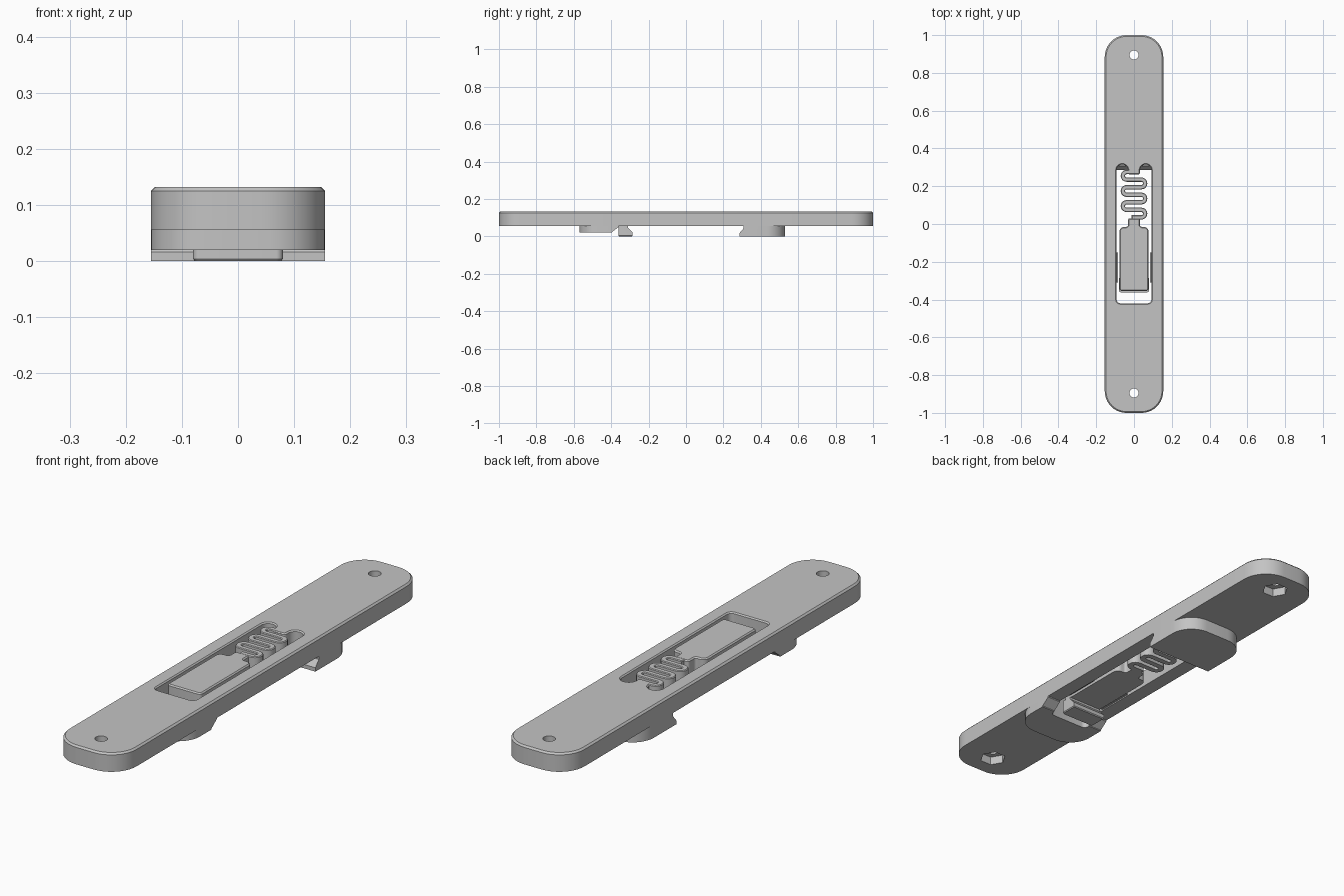
import bpy, bmesh
from math import radians, cos, sin
from mathutils import Vector

if "Cube" in bpy.data.objects:
    bpy.data.objects.remove(bpy.data.objects["Cube"], do_unlink=True)

grey = bpy.data.materials.new("plain grey plastic")
grey.use_nodes = True
grey.diffuse_color = (0.55, 0.55, 0.55, 1)
grey.node_tree.nodes["Principled BSDF"].inputs["Base Color"].default_value = (0.55, 0.55, 0.55, 1)

TOP, BASE, HALF_W = 0.132, 0.055, 0.155


def arc(cx, cy, r, a0, a1, n=10):
    angles = [radians(a0 + (a1 - a0) * i / n) for i in range(n + 1)]
    return [(cx + r * cos(a), cy + r * sin(a)) for a in angles]


def rounded_box(x, y0, y1, r_front, r_back):
    """Outline symmetric in x, with separate front and back corner radii."""
    pts = []
    for sx, y, r, a in ((1, y0, r_front, -90), (1, y1, r_back, 0),
                        (-1, y1, r_back, 90), (-1, y0, r_front, 180)):
        cy = y + r if y == y0 else y - r
        pts += arc(sx * (x - r), cy, r, a, a + 90) if r else [(sx * x, y)]
    return pts


def offset(pts, d):
    """Move a counter-clockwise outline outward by d with mitred corners."""
    out = []
    for i, p in enumerate(pts):
        p = Vector(p)
        a = (p - Vector(pts[i - 1])).normalized()
        b = (Vector(pts[(i + 1) % len(pts)]) - p).normalized()
        n1, n2 = Vector((a.y, -a.x)), Vector((b.y, -b.x))
        out.append(p + (n1 + n2) * d / (1 + n1.dot(n2)))
    return out


def loft(name, pts, layers, edge_y=None):
    """Stack an outline: layers are (z, outward offset, shift of edge_y points)."""
    bm = bmesh.new()
    rings = []
    for z, grow, shift in layers:
        ring = []
        for p, q in zip(pts, offset(pts, grow)):
            on_edge = edge_y is not None and abs(p[1] - edge_y) < 1e-5
            ring.append(bm.verts.new((q[0], q[1] + (shift if on_edge else 0), z)))
        rings.append(ring)
    for lo, hi in zip(rings, rings[1:]):
        for i in range(len(lo)):
            bm.faces.new((lo[i - 1], lo[i], hi[i], hi[i - 1]))
    bm.faces.new(rings[0][::-1])
    bm.faces.new(rings[-1])
    bmesh.ops.recalc_face_normals(bm, faces=bm.faces)
    mesh = bpy.data.meshes.new(name)
    bm.to_mesh(mesh)
    bm.free()
    mesh.materials.append(grey)
    ob = bpy.data.objects.new(name, mesh)
    bpy.context.collection.objects.link(ob)
    return ob


def chamfered(name, pts, z0, z1, c):
    return loft(name, pts, [(z0, 0, 0), (z1 - c, 0, 0), (z1, -c, 0)])


def activate(ob):
    bpy.ops.object.select_all(action='DESELECT')
    ob.select_set(True)
    bpy.context.view_layer.objects.active = ob


def cut(ob, cutter):
    mod = ob.modifiers.new("cut", 'BOOLEAN')
    mod.operation, mod.solver, mod.object = 'DIFFERENCE', 'EXACT', cutter
    activate(ob)
    bpy.ops.object.modifier_apply(modifier=mod.name)


# Main plate and front clamp foot
plate = chamfered("base_plate", rounded_box(HALF_W, -1, 1, 0.115, 0.115), BASE, TOP, 0.007)
front_foot = loft("front_foot", rounded_box(HALF_W, -0.57, -0.36, 0.1, 0),
                  [(0.02, 0, -0.035), (0.024, 0, -0.035), (0.05, 0, 0), (BASE + 0.001, 0, 0)], -0.36)

# Window with two relief lobes either side of the spring root
window = (arc(0.072, -0.4, 0.02, -90, 0, 6) + arc(0.062, 0.285, 0.03, 0, 180, 14)
          + arc(0.02, 0.274, 0.012, 0, -90, 5) + arc(-0.02, 0.274, 0.012, -90, -180, 5)
          + arc(-0.062, 0.285, 0.03, 0, 180, 14) + arc(-0.072, -0.4, 0.02, 180, 270, 6))
cutters = [loft("window_cutter", window,
                [(-0.1, 0, 0), (TOP - 0.005, 0, 0), (TOP, 0.005, 0), (0.2, 0.005, 0)])]
cut(front_foot, cutters[0])

# Screw holes with hexagonal nut pockets underneath
for y in (-0.895, 0.895):
    cutters.append(loft("screw_cutter", arc(0, y, 0.024, 0, 345, 23), [(0, 0, 0), (0.2, 0, 0)]))
    cutters.append(loft("nut_cutter", arc(0, y, 0.052, 0, 300, 5), [(0, 0, 0), (0.09, 0, 0)]))
for c in cutters:
    cut(plate, c)
for c in cutters:
    bpy.data.objects.remove(c, do_unlink=True)

# Rear clamp foot with undercut catch
rear_foot = loft("rear_foot", rounded_box(HALF_W, 0.285, 0.53, 0, 0.1),
                 [(0, 0, 0), (0.016, 0, 0), (0.042, 0, 0.022), (BASE + 0.001, 0, 0.022)], 0.285)

# Sliding latch with a narrow neck, and the hook under its front end
right_half = (arc(0.062, -0.34, 0.015, -90, 0, 5) + arc(0.052, -0.04, 0.025, 0, 90, 6)
              + arc(0.042, -0.005, 0.01, 270, 180, 4) + arc(0.022, 0.02, 0.01, 0, 90, 4))
latch = chamfered("latch_slab", right_half + [(-x, y) for x, y in reversed(right_half)],
                  BASE, TOP, 0.005)
hook = loft("latch_hook", rounded_box(0.08, -0.362, -0.285, 0.012, 0),
            [(0, -0.003, 0), (0.004, 0, 0), (0.02, 0, 0), (0.046, 0, -0.025), (BASE + 0.001, 0, -0.025)],
            -0.285)

# Serpentine spring
path = [(0.012, 0.275)]
for k in range(6):
    y = 0.255 - 0.04 * k
    path += arc(-0.039, y, 0.02, 90, 270) if k % 2 == 0 else arc(0.039, y, 0.02, 90, -90)
path.append((-0.012, 0.035))
left, right = [], []
for i, p in enumerate(path):
    t = (Vector(path[min(i + 1, len(path) - 1)]) - Vector(path[max(i - 1, 0)])).normalized()
    n = Vector((-t.y, t.x)) * 0.0115
    left.append(tuple(Vector(p) + n))
    right.append(tuple(Vector(p) - n))
spring = chamfered("serpentine_spring", right + left[::-1], BASE, TOP, 0.003)

# Guide ribs on the window walls
ribs = []
for side, label in ((1, "left"), (-1, "right")):
    x = side * 0.089
    ribs.append(loft(label + "_guide_rib",
                     [(x - 0.005, -0.31), (x + 0.005, -0.31), (x + 0.005, -0.15), (x - 0.005, -0.15)],
                     [(BASE + 0.005, 0, 0), (TOP - 0.02, 0, 0)]))

for ob in [plate, front_foot, rear_foot, latch, hook, spring] + ribs:
    activate(ob)
    bpy.ops.object.shade_smooth_by_angle(angle=radians(30))
